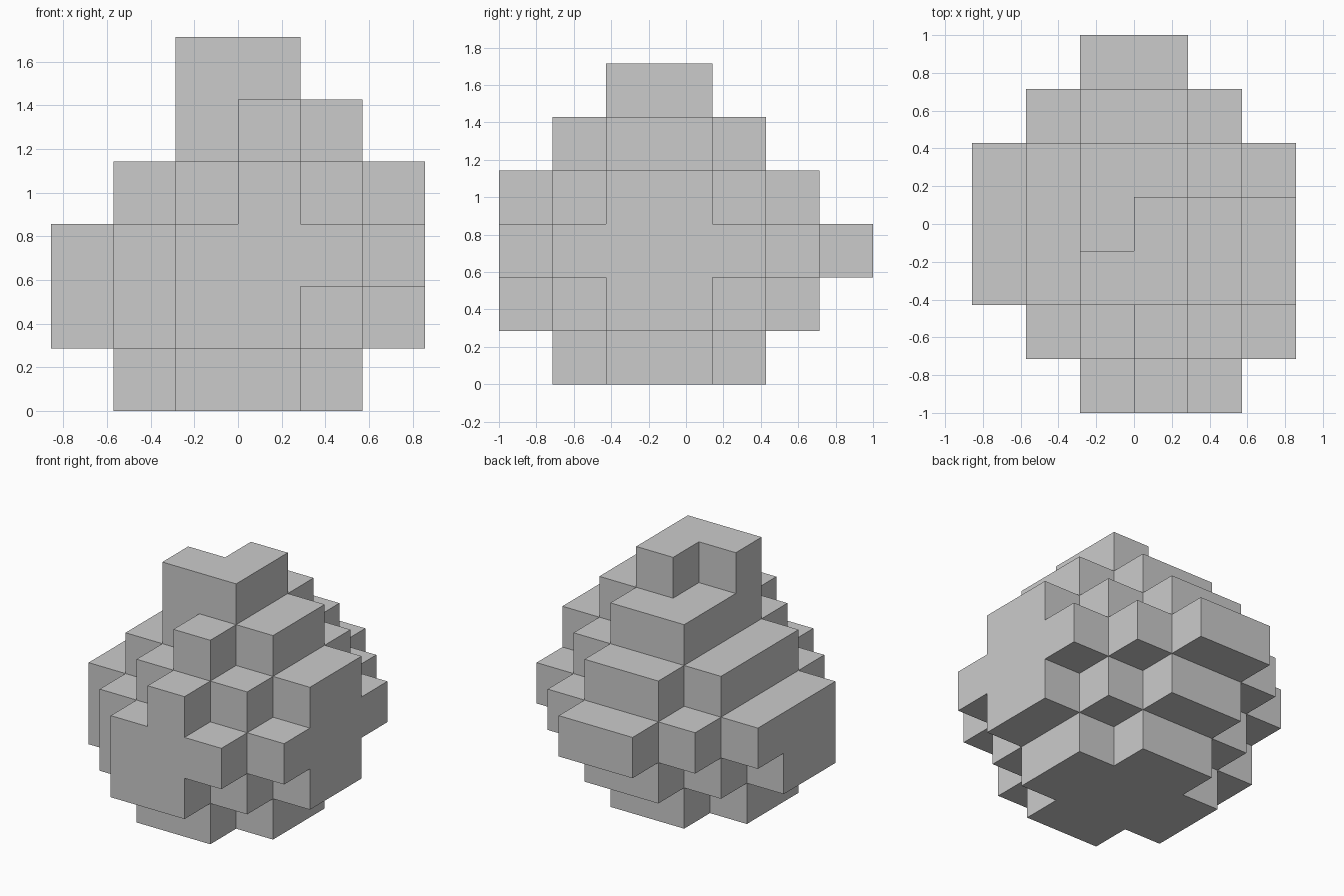
import bpy, bmesh
from mathutils import Vector

if "Cube" in bpy.data.objects:
    bpy.data.objects.remove(bpy.data.objects["Cube"])

U = 2 / 7                      # edge of one block
ORIGIN = Vector((-3 * U, -1, 0))

# Each layer, bottom to top: first y row, then (first x, last x) of every row
LAYERS = [
    (1, [(2, 3), (1, 4), (1, 4), (2, 3)]),
    (0, [(2, 3), (1, 4), (0, 5), (0, 5), (1, 4), (2, 3)]),
    (0, [(2, 4), (1, 5), (0, 5), (0, 5), (0, 5), (1, 4), (2, 3)]),
    (0, [(3, 3), (2, 4), (1, 5), (1, 5), (1, 4), (2, 3)]),
    (1, [(3, 3), (2, 4), (2, 4), (2, 3)]),
    (2, [(2, 3), (3, 3)]),
]

cells = {(x, y0 + r, z)
         for z, (y0, rows) in enumerate(LAYERS)
         for r, (a, b) in enumerate(rows)
         for x in range(a, b + 1)}

# Blocky boulder: keep only the block faces that touch open air
bm = bmesh.new()
corners = {}


def vert(p):
    key = tuple(round(c) for c in p)
    if key not in corners:
        corners[key] = bm.verts.new(ORIGIN + Vector(key) * U)
    return corners[key]


for cell in sorted(cells):
    for axis in range(3):
        for side in (-1, 1):
            n = Vector((0, 0, 0))
            n[axis] = side
            if tuple(round(c) for c in Vector(cell) + n) in cells:
                continue
            u = Vector((0, 0, 0))
            u[(axis + 1) % 3] = 0.5
            v = n.cross(u)
            mid = Vector(cell) + Vector((0.5, 0.5, 0.5)) + n / 2
            bm.faces.new([vert(mid + d) for d in (-u - v, u - v, u + v, -u + v)])

mesh = bpy.data.meshes.new("blocky_boulder")
bm.to_mesh(mesh)
bm.free()
bpy.context.collection.objects.link(bpy.data.objects.new("blocky_boulder", mesh))
